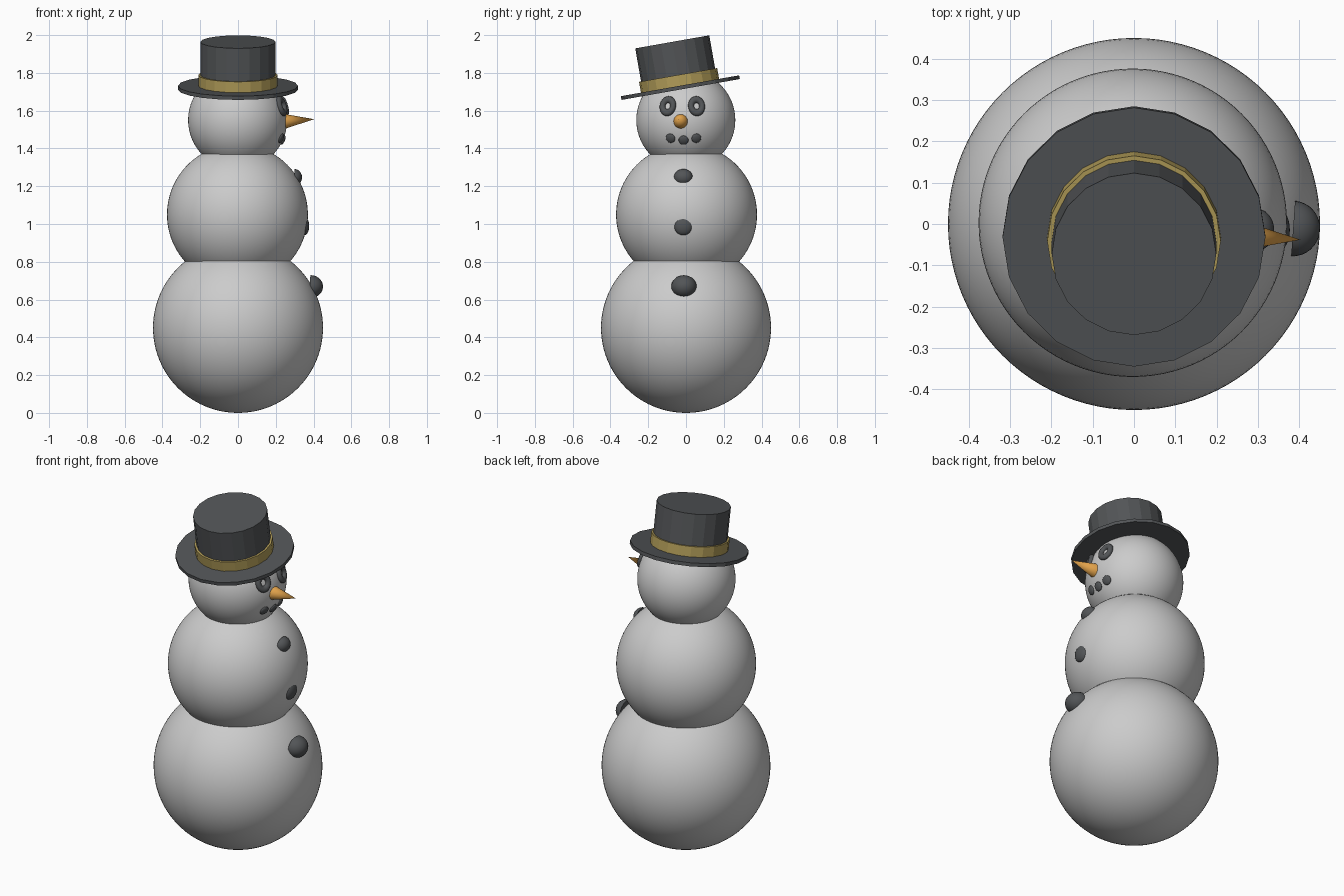
import bpy, bmesh
from math import radians, pi
from mathutils import Vector, Matrix

if "Cube" in bpy.data.objects:
    bpy.data.objects.remove(bpy.data.objects["Cube"])


def material(name, rgb):
    m = bpy.data.materials.new(name)
    m.diffuse_color = (*rgb, 1)
    m.use_nodes = True
    m.node_tree.nodes["Principled BSDF"].inputs["Base Color"].default_value = m.diffuse_color
    return m


COAL = material("coal", (0.085, 0.09, 0.095))
FELT = material("felt", (0.085, 0.09, 0.095))
GOLD = material("gold", (0.45, 0.34, 0.10))
CARROT = material("carrot", (0.75, 0.36, 0.07))


def finish(name, mat=None, smooth=True):
    ob = bpy.context.object
    ob.name = name
    if mat:
        ob.data.materials.append(mat)
    if smooth:
        bpy.ops.object.shade_smooth_by_angle(angle=radians(40))
    return ob


def ball(name, loc, scale, mat=None, seg=32, aim=None):
    """Sphere whose local z axis can be aimed along a direction."""
    bpy.ops.mesh.primitive_uv_sphere_add(segments=seg, ring_count=seg // 2, radius=1, location=loc)
    ob = finish(name, mat)
    ob.scale = scale
    if aim is not None:
        ob.rotation_euler = Vector(aim).to_track_quat('Z', 'Y').to_euler()
    return ob


# Snow body
ball("lower_ball", (0, 0, 0.45), (0.45,) * 3, seg=96)
ball("middle_ball", (-0.003, 0.003, 1.05), (0.373,) * 3, seg=96)
head_centre = Vector((-0.002, -0.001, 1.55))
ball("head", head_centre, (0.262,) * 3, seg=96)


def on_head(y, z):
    dy, dz = y - head_centre.y, z - head_centre.z
    n = Vector(((0.262 ** 2 - dy * dy - dz * dz) ** 0.5, dy, dz))
    return head_centre + n, n.normalized()


# Ring-shaped eyes lying on the head
for i, y in enumerate((-0.096, 0.056)):
    p, n = on_head(y, 1.624)
    bpy.ops.mesh.primitive_torus_add(major_segments=32, minor_segments=16,
                                     major_radius=0.030, minor_radius=0.0155, location=p)
    eye = finish(f"eye_{i + 1}", COAL)
    eye.scale = (1, 1.2, 1)
    eye.rotation_euler = n.to_track_quat('Z', 'Y').to_euler()

# Mouth pebbles
for i, (y, z) in enumerate(((-0.082, 1.454), (-0.013, 1.444), (0.055, 1.454))):
    p, n = on_head(y, z)
    ball(f"mouth_pebble_{i + 1}", p, (0.026, 0.026, 0.011), COAL, 24, n)

# Carrot nose
base, tip = Vector((0.24, -0.027, 1.543)), Vector((0.403, -0.038, 1.555))
bpy.ops.mesh.primitive_cone_add(vertices=24, radius1=0.041, radius2=0, depth=(tip - base).length,
                                location=(base + tip) / 2,
                                rotation=(tip - base).to_track_quat('Z', 'Y').to_euler())
finish("nose", CARROT)


# Buttons: half domes, flat side towards the body
def button(name, loc, width, height, depth, tilt=0):
    bm = bmesh.new()
    bmesh.ops.create_uvsphere(bm, u_segments=32, v_segments=16, radius=1)
    bmesh.ops.bisect_plane(bm, geom=bm.verts[:] + bm.edges[:] + bm.faces[:], dist=1e-4,
                           plane_co=(0, 0, 0), plane_no=(0, 0, 1), clear_inner=True)
    bmesh.ops.holes_fill(bm, edges=[e for e in bm.edges if e.is_boundary])
    bm.transform(Matrix.Rotation(pi / 2, 4, 'Y'))
    me = bpy.data.meshes.new(name)
    bm.to_mesh(me)
    bm.free()
    ob = bpy.data.objects.new(name, me)
    bpy.context.collection.objects.link(ob)
    ob.location, ob.scale = loc, (depth, width, height)
    ob.rotation_euler.z = tilt
    bpy.ops.object.select_all(action='DESELECT')
    ob.select_set(True)
    bpy.context.view_layer.objects.active = ob
    finish(name, COAL)


button("upper_button", (0.298, -0.014, 1.247), 0.050, 0.044, 0.041)
button("middle_button", (0.350, -0.014, 0.990), 0.050, 0.050, 0.027)
button("lower_button", (0.385, -0.011, 0.669), 0.067, 0.060, 0.065, radians(-4))

# Hat: twenty-sided pieces stacked along one tilted axis
HAT = Matrix.Translation((0, -0.030, 1.722)) @ Matrix.Rotation(radians(10), 4, 'X')


def hat_part(name, radius, z0, z1, mat):
    bpy.ops.mesh.primitive_cylinder_add(vertices=20, radius=radius, depth=z1 - z0)
    ob = finish(name, mat, smooth=False)
    ob.matrix_world = HAT @ Matrix.Translation((0, 0, (z0 + z1) / 2))


hat_part("hat_brim", 0.318, -0.010, 0.010, FELT)
hat_part("hat_band", 0.210, -0.009, 0.068, GOLD)
hat_part("hat_crown", 0.199, -0.008, 0.246, FELT)
